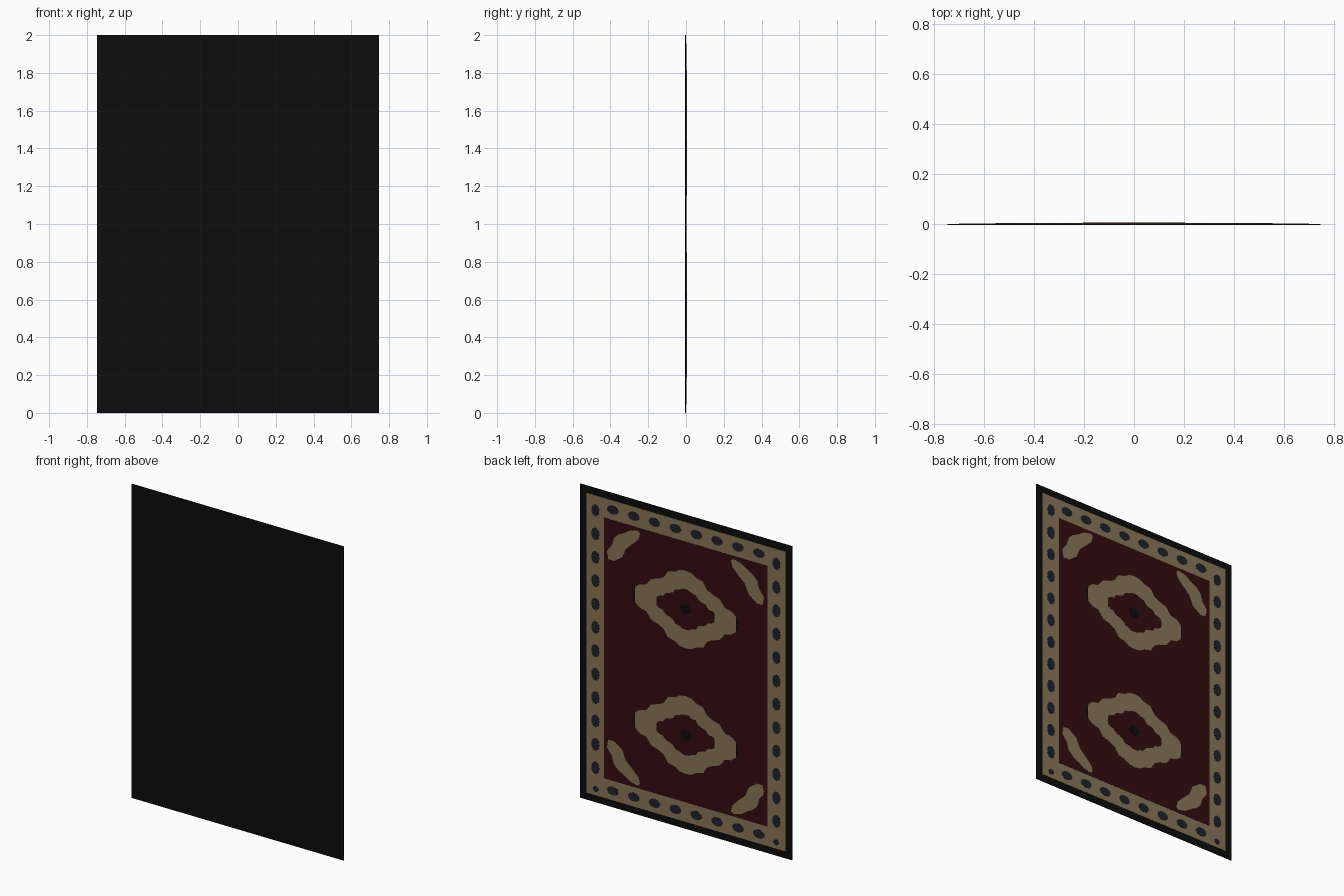
import bpy, bmesh, math

if "Cube" in bpy.data.objects:
    bpy.data.objects.remove(bpy.data.objects["Cube"])


def material(name, rgb):
    m = bpy.data.materials.new(name)
    m.diffuse_color = (*rgb, 1)
    m.use_nodes = True
    m.node_tree.nodes["Principled BSDF"].inputs["Base Color"].default_value = m.diffuse_color
    return m


BLACK = material("black", (0.004, 0.004, 0.004))
TAN = material("tan", (0.25, 0.18, 0.097))
RED = material("dark red", (0.036, 0.004, 0.005))
NAVY = material("navy", (0.015, 0.015, 0.026))


def plates(name, outlines, y0, y1, mat):
    """One object of flat plates; each outline is a list of (x, z)."""
    bm = bmesh.new()
    for pts in outlines:
        face = bm.faces.new([bm.verts.new((x, y0, z)) for x, z in pts])
        out = bmesh.ops.extrude_face_region(bm, geom=[face])
        for v in out["geom"]:
            if isinstance(v, bmesh.types.BMVert):
                v.co.y = y1
    bmesh.ops.recalc_face_normals(bm, faces=bm.faces)
    mesh = bpy.data.meshes.new(name)
    bm.to_mesh(mesh)
    bm.free()
    mesh.materials.append(mat)
    ob = bpy.data.objects.new(name, mesh)
    bpy.context.collection.objects.link(ob)
    return ob


def rect(inset):
    x, lo, hi = 0.747 - inset, inset, 2 - inset
    return [(-x, lo), (x, lo), (x, hi), (-x, hi)]


def oval(cx, cz, rx, rz, n=12):
    return [(cx + rx * math.cos(2 * math.pi * i / n),
             cz + rz * math.sin(2 * math.pi * i / n)) for i in range(n)]


def four_fold(quarter, cz, sx=1, sz=1):
    """Mirror a quarter outline (from +x tip to +z tip) into a closed one."""
    q = quarter
    pts = q + [(-x, z) for x, z in q[-2::-1]]
    pts += [(-x, -z) for x, z in q[1:]] + [(x, -z) for x, z in q[-2:0:-1]]
    return [(x * sx, cz + z * sz) for x, z in pts]


# rug layers: backing, border, field
plates("rug_backing", [rect(0)], -0.005, 0.0005, BLACK)
plates("border_band", [rect(0.045)], 0.0, 0.0015, TAN)
plates("red_field", [rect(0.17)], 0.001, 0.003, RED)

# border dots along the sides and the two ends
dots = []
for s in (-1, 1):
    for i in range(11):
        dots.append(oval(s * 0.638, 0.22 + i * 0.149, 0.028, 0.04))
    dots.append(oval(s * 0.638, 1.86, 0.027, 0.038))
    dots.append(oval(s * 0.636, 0.085, 0.02, 0.018))
    for i in range(8):
        dots.append(oval(-0.514 + i * 0.147, 1 + s * 0.895, 0.04, 0.028))
plates("border_dots", dots, 0.001, 0.003, NAVY)

# two scalloped medallions
scallop = [(0.36, 0), (0.358, 0.05), (0.325, 0.075), (0.28, 0.085),
           (0.245, 0.13), (0.19, 0.147), (0.155, 0.165), (0.125, 0.21),
           (0.075, 0.222), (0.04, 0.243), (0, 0.248)]
centres = (0.6, 1.4)
plates("medallion_tips",
       [oval(s * 0.348, c, 0.022, 0.05) for c in centres for s in (-1, 1)],
       0.0025, 0.004, BLACK)
plates("medallions", [four_fold(scallop, c, 0.99) for c in centres], 0.0025, 0.0045, TAN)
plates("medallion_centres", [four_fold(scallop, c, 0.57, 0.52) for c in centres],
       0.004, 0.0055, RED)
plates("medallion_dots", [oval(0, c, 0.038, 0.032) for c in centres],
       0.005, 0.0065, BLACK)

# wavy corner ornaments
corner = [(0.32, 0.80), (0.33, 0.76), (0.375, 0.715), (0.42, 0.675),
          (0.445, 0.615), (0.505, 0.573), (0.545, 0.575), (0.555, 0.625),
          (0.52, 0.67), (0.505, 0.72), (0.475, 0.75), (0.435, 0.77),
          (0.39, 0.80), (0.34, 0.812)]
plates("corner_ornaments",
       [[(sx * x, 1 + sz * z) for x, z in corner] for sx in (-1, 1) for sz in (-1, 1)],
       0.0025, 0.0045, TAN)
